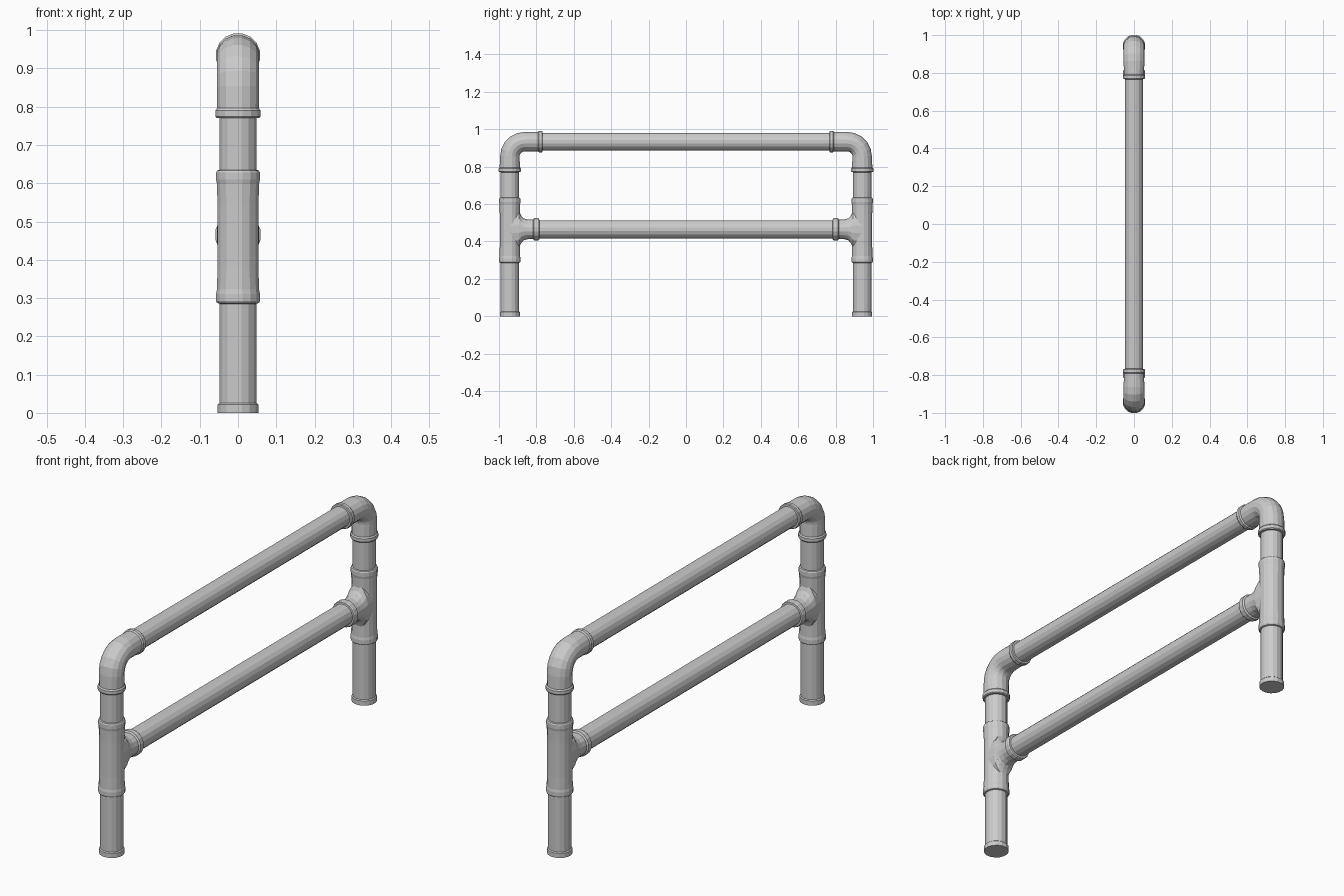
import bpy, bmesh, math
from mathutils import Vector

if "Cube" in bpy.data.objects:
    bpy.data.objects.remove(bpy.data.objects["Cube"])

SIDES = 16
POST_Y = -0.942     # post axis
TOP_Z, MID_Z = 0.934, 0.465
X = Vector((1, 0, 0))
UP, ALONG = Vector((0, 0, 1)), Vector((0, 1, 0))


def loft(name, rings, mirror=True, caps=False):
    """rings: (centre, direction, x radius, other radius)"""
    bm = bmesh.new()
    loops = []
    for c, d, rx, rv in rings:
        v = X.cross(d)
        loop = []
        for i in range(SIDES):
            a = 2 * math.pi * (i + 0.5) / SIDES
            p = Vector(c) + X * (rx * 1.01 * math.cos(a)) + v * (rv * 1.01 * math.sin(a))
            loop.append(bm.verts.new(p))
        loops.append(loop)
    for a, b in zip(loops, loops[1:]):
        for i in range(SIDES):
            j = (i + 1) % SIDES
            bm.faces.new((a[i], a[j], b[j], b[i]))
    if caps:
        bm.faces.new(loops[0][::-1])
        bm.faces.new(loops[-1])
    bmesh.ops.recalc_face_normals(bm, faces=bm.faces[:])
    mesh = bpy.data.meshes.new(name)
    bm.to_mesh(mesh)
    bm.free()
    ob = bpy.data.objects.new(name, mesh)
    bpy.context.collection.objects.link(ob)
    if mirror:
        mod = ob.modifiers.new("Mirror", 'MIRROR')
        mod.use_axis = (False, True, False)
        mod.use_clip = False
    return ob


def vertical(profile):
    return [((0, POST_Y, z), UP, r, r) for z, r in profile]


def horizontal(z, profile):
    return [((0, y, z), ALONG, r, r) for y, r in profile]


# posts and foot caps
loft("lower_post", vertical([(0.01, 0.049), (0.30, 0.049)]))
loft("upper_post", vertical([(0.62, 0.049), (0.785, 0.049)]))
loft("foot_cap", vertical([(0, 0.054), (0.022, 0.054), (0.026, 0.049)]), caps=True)

# rails
loft("top_rail", horizontal(TOP_Z, [(-0.78, 0.047), (0.78, 0.047)]), mirror=False)
loft("middle_rail", horizontal(MID_Z, [(-0.80, 0.049), (0.80, 0.049)]), mirror=False)

# tee body
half = [(0.285, 0.049), (0.287, 0.055), (0.292, 0.058), (0.310, 0.058), (0.322, 0.0555), (0.38, 0.054)]
top = [(0.92 - z, r) for z, r in reversed(half)]
loft("tee_body", vertical(half + top))

# tee branch, flared into the body
flare = [(0.0, 0.055, 0.105), (0.050, 0.055, 0.100), (0.060, 0.054, 0.075), (0.073, 0.053, 0.060),
         (0.095, 0.052, 0.053), (0.125, 0.053, 0.053), (0.130, 0.060, 0.060),
         (0.152, 0.060, 0.060), (0.157, 0.057, 0.057), (0.158, 0.049, 0.049)]
loft("tee_branch", [((0, POST_Y + o, MID_Z), ALONG, rx, rz) for o, rx, rz in flare])

# elbow: lower socket, quarter bend, side socket
collar = [(0.0, 0.048), (0.001, 0.057), (0.005, 0.060), (0.020, 0.060), (0.026, 0.055)]
BEND = 0.08
rings = vertical([(0.77 + o, r) for o, r in collar])
for k in range(6):
    a = math.pi / 2 * k / 5
    c = (0, POST_Y + BEND * (1 - math.cos(a)), TOP_Z - BEND + BEND * math.sin(a))
    rings.append((c, Vector((0, math.sin(a), math.cos(a))), 0.056, 0.0525))
side = [(-0.766 - o, r - 0.002) for o, r in reversed(collar)]
rings += horizontal(TOP_Z, side)
loft("elbow", rings)
